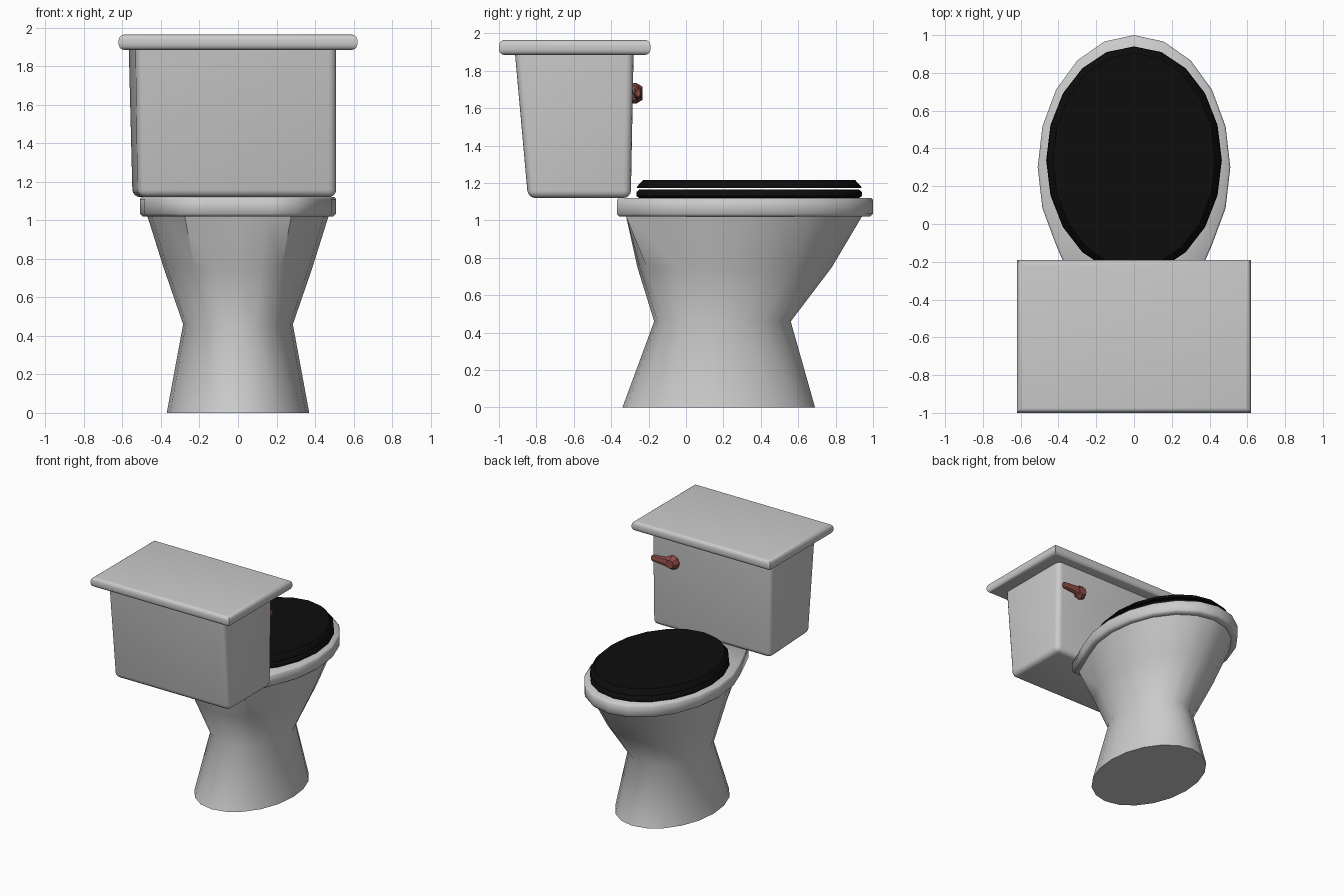
import bpy, bmesh, math
from mathutils import Vector

if "Cube" in bpy.data.objects:
    bpy.data.objects.remove(bpy.data.objects["Cube"])

N = 20  # sides of all oval parts


def finish(name, bm, angle=40, colour=None):
    bmesh.ops.recalc_face_normals(bm, faces=bm.faces)
    me = bpy.data.meshes.new(name)
    bm.to_mesh(me)
    bm.free()
    ob = bpy.data.objects.new(name, me)
    bpy.context.collection.objects.link(ob)
    if colour:
        mat = bpy.data.materials.new(name + "_colour")
        mat.diffuse_color = (*colour, 1)
        mat.use_nodes = True
        mat.node_tree.nodes["Principled BSDF"].inputs["Base Color"].default_value = mat.diffuse_color
        me.materials.append(mat)
    bpy.ops.object.select_all(action='DESELECT')
    ob.select_set(True)
    bpy.context.view_layer.objects.active = ob
    bpy.ops.object.shade_smooth_by_angle(angle=math.radians(angle))
    return ob


def loft(rings, closed=False):
    """Skin a list of rings; cap both ends, or join last to first."""
    bm = bmesh.new()
    vs = [[bm.verts.new(p) for p in r] for r in rings]
    n = len(vs[0])
    pairs = list(zip(vs, vs[1:])) + ([(vs[-1], vs[0])] if closed else [])
    for a, b in pairs:
        for i in range(n):
            j = (i + 1) % n
            bm.faces.new((a[i], a[j], b[j], b[i]))
    if not closed:
        bm.faces.new(vs[0])
        bm.faces.new(vs[-1])
    return bm


def oval(z, a, y0, y1, flat=None, amount=1.0):
    """Horizontal oval; the five rearmost points may be squared off at y = flat."""
    pts = []
    for i in range(N):
        t = 2 * math.pi * i / N
        y = (y0 + y1) / 2 + (y1 - y0) / 2 * math.cos(t)
        if flat is not None and 8 <= i <= 12:
            y += (flat - y) * amount
        pts.append(Vector((a * math.sin(t), y, z)))
    return pts


# Bowl: flared pedestal, rim with a squared back, and inner basin
finish("bowl", loft([
    oval(0, .37, -.34, .69),
    oval(.46, .285, -.17, .56),
    oval(.75, .385, -.26, .78, -.26, .5),
    oval(1.02, .47, -.34, .94, -.32),
    oval(1.02, .495, -.385, .985, -.355),
    oval(1.035, .51, -.40, 1.0, -.37),
    oval(1.11, .51, -.40, 1.0, -.37),
    oval(1.12, .50, -.39, .99, -.36),
    oval(1.12, .38, -.15, .85),
    oval(1.02, .36, -.13, .82),
    oval(.75, .26, -.02, .60),
    oval(.58, .13, .08, .38),
]), 52)

# Seat ring and its lid
BLACK = (.004, .004, .004)


def seat_ring(z, inset):
    return oval(z, .465 - inset, -.265 + inset, .94 - inset)


finish("seat", loft([
    seat_ring(1.12, .015), seat_ring(1.13, 0), seat_ring(1.152, 0),
    seat_ring(1.165, .015), seat_ring(1.165, .13), seat_ring(1.12, .13),
], closed=True), 50, BLACK)
finish("seat_lid", loft([
    seat_ring(1.174, .002), seat_ring(1.182, .004), seat_ring(1.215, .035),
]), 30, BLACK)


# Tank and tank lid: boxes from two quads, with chosen edges rounded
def box(name, bottom, top, width, pick):
    bm = loft([bottom, top])
    edges = [e for e in bm.edges if pick(e.verts[0].co.z, e.verts[1].co.z)]
    bmesh.ops.bevel(bm, geom=edges, offset=width, segments=4, profile=.5,
                    affect='EDGES', clamp_overlap=True)
    return finish(name, bm, 35)


box("tank",
    [(-.55, -.295, 1.12), (.51, -.295, 1.12), (.51, -.845, 1.12), (-.52, -.845, 1.12)],
    [(-.57, -.28, 1.90), (.51, -.28, 1.90), (.51, -.915, 1.90), (-.53, -.915, 1.90)],
    .04, lambda a, b: min(a, b) < 1.5)


def rect(z):
    return [(-.62, -1, z), (.62, -1, z), (.62, -.19, z), (-.62, -.19, z)]


box("tank_lid", rect(1.885), rect(1.965), .03, lambda a, b: abs(a - b) < .01)

# Flush handle: knob facing forward and a tapered lever pointing outward
RED = (.27, .07, .06)
circle = [(math.cos(2 * math.pi * i / 8), math.sin(2 * math.pi * i / 8)) for i in range(8)]


def knob_ring(y, r):
    return [(.31 + r * c, y, 1.68 + r * s) for c, s in circle]


def lever_ring(x, y, ry, rz):
    return [(x, y + ry * c, 1.68 + rz * s) for c, s in circle]


finish("handle_knob", loft([
    knob_ring(-.29, .055), knob_ring(-.265, .055), knob_ring(-.232, .035)]), 20, RED)
finish("handle_lever", loft([
    lever_ring(.30, -.258, .024, .045), lever_ring(.40, -.256, .022, .034),
    lever_ring(.47, -.256, .02, .028), lever_ring(.485, -.256, .012, .018)]), 20, RED)
